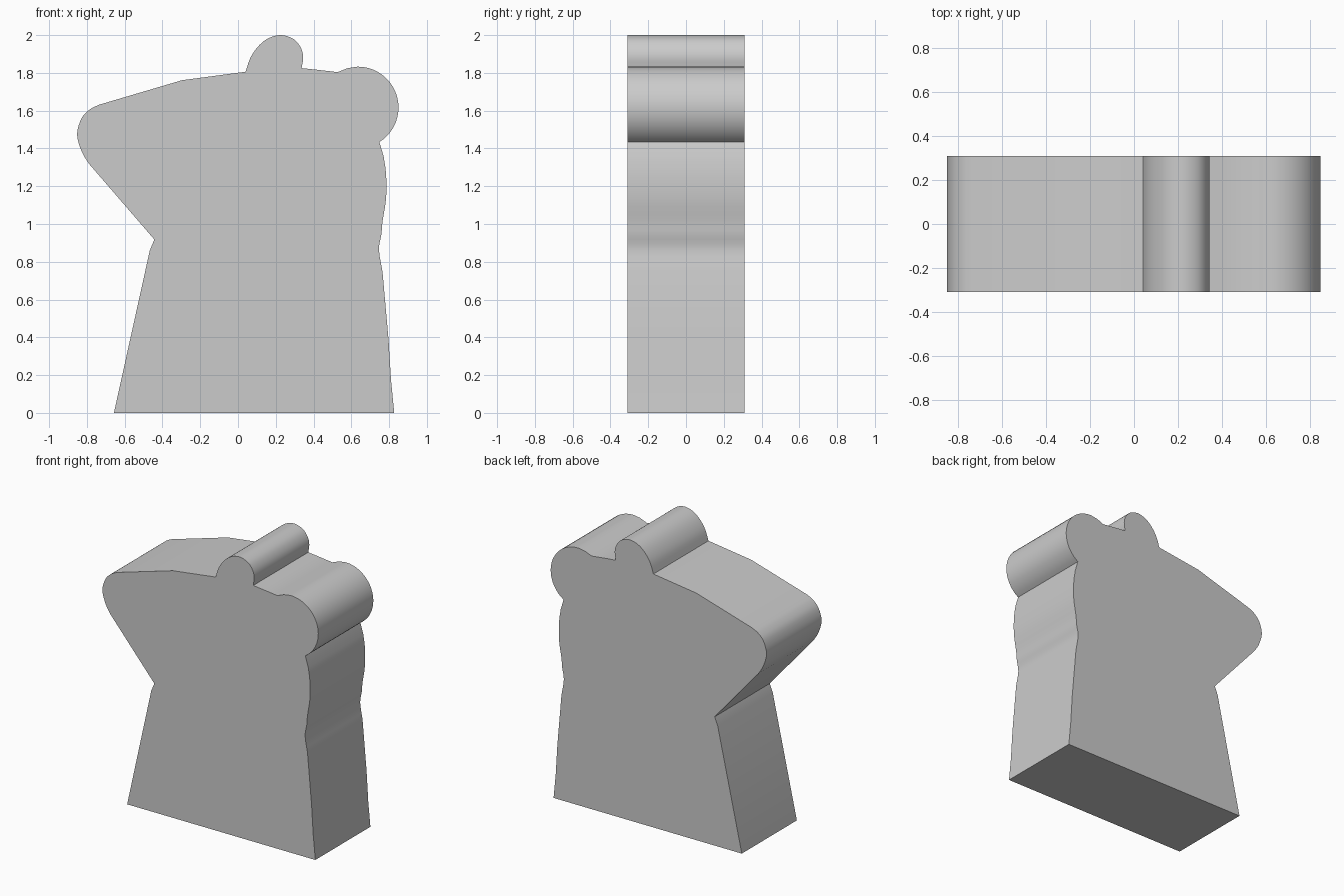
import bpy, bmesh, math
from mathutils import Vector

if "Cube" in bpy.data.objects:
    bpy.data.objects.remove(bpy.data.objects["Cube"])

HALF_DEPTH = 0.31


def smooth_run(pts, steps=4):
    """Catmull-Rom curve through the given (x, z) points."""
    p = [Vector(q) for q in pts]
    p = [2 * p[0] - p[1]] + p + [2 * p[-1] - p[-2]]
    out = []
    for a, b, c, d in zip(p, p[1:], p[2:], p[3:]):
        for i in range(steps):
            t = i / steps
            out.append(0.5 * (2 * b + (c - a) * t + (2 * a - 5 * b + 4 * c - d) * t * t
                              + (3 * b - a - 3 * c + d) * t ** 3))
    return out + [p[-2]]


def arc(cx, cz, r, start, end, n):
    return [Vector((cx + r * math.cos(math.radians(start + (end - start) * i / n)),
                    cz + r * math.sin(math.radians(start + (end - start) * i / n))))
            for i in range(n + 1)]


# left side and neck notch
outline = [Vector(q) for q in ((-0.657, 0), (-0.467, 0.86), (-0.443, 0.918))]
# rounded snout
outline += smooth_run([(-0.79, 1.32), (-0.828, 1.385), (-0.852, 1.475),
                       (-0.828, 1.56), (-0.784, 1.607), (-0.737, 1.631)])
# forehead
outline += [Vector((-0.297, 1.761))]
# upper ear
outline += smooth_run([(0.04, 1.806), (0.067, 1.883), (0.113, 1.947), (0.167, 1.986),
                       (0.231, 2.0), (0.294, 1.979), (0.331, 1.936),
                       (0.345, 1.885), (0.337, 1.825)])
# dip between the ears
outline += [Vector(q) for q in ((0.405, 1.818), (0.527, 1.804), (0.58, 1.825))]
# round ear at the back of the head
outline += arc(0.634, 1.617, 0.216, 90, -58, 20)
# back
outline += smooth_run([(0.771, 1.358), (0.784, 1.263), (0.784, 1.135), (0.765, 1.013),
                       (0.759, 0.944), (0.746, 0.865), (0.765, 0.748)], 3)
outline += [Vector(q) for q in ((0.797, 0.387), (0.81, 0.175), (0.827, 0))]

# extrude the silhouette through the full depth
bm = bmesh.new()
face = bm.faces.new([bm.verts.new((p.x, -HALF_DEPTH, p.y)) for p in outline])
ext = bmesh.ops.extrude_face_region(bm, geom=[face])
verts = [g for g in ext["geom"] if isinstance(g, bmesh.types.BMVert)]
bmesh.ops.translate(bm, verts=verts, vec=(0, 2 * HALF_DEPTH, 0))
bmesh.ops.recalc_face_normals(bm, faces=bm.faces)
mesh = bpy.data.meshes.new("animal_bust_block")
bm.to_mesh(mesh)
bm.free()

bust = bpy.data.objects.new("animal_bust_block", mesh)
bpy.context.collection.objects.link(bust)
bpy.context.view_layer.objects.active = bust
bust.select_set(True)
bpy.ops.object.shade_smooth_by_angle(angle=math.radians(30))
